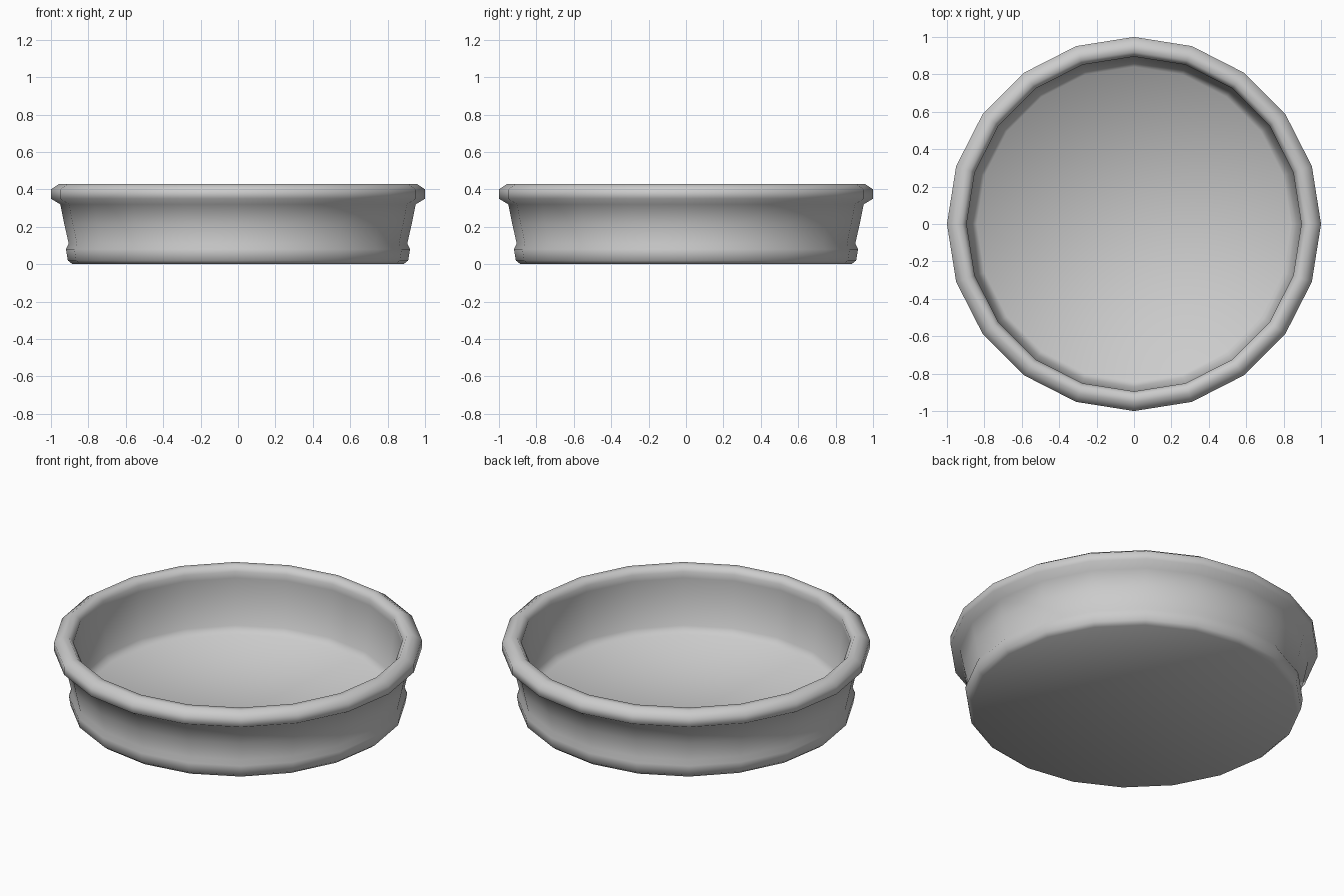
import bpy
import bmesh
from math import cos, sin, pi

if "Cube" in bpy.data.objects:
    bpy.data.objects.remove(bpy.data.objects["Cube"], do_unlink=True)

# Single plain grey finish
grey = bpy.data.materials.new("plain grey")
grey.use_nodes = True
colour = (0.6, 0.6, 0.6, 1)
grey.diffuse_color = colour
grey.node_tree.nodes["Principled BSDF"].inputs["Base Color"].default_value = colour

SIDES = 20

# Cross-section (radius, height) from the underside, up the wall, over the lip, down to the floor
PROFILE = [
    (0.885, 0.0), (0.91, 0.02), (0.92, 0.08), (0.905, 0.11),
    (0.93, 0.22), (0.95, 0.32), (1.0, 0.35), (1.0, 0.40), (0.955, 0.43),
    (0.92, 0.43), (0.895, 0.40), (0.9, 0.36), (0.87, 0.09), (0.84, 0.05),
]


def lathe(name, profile, sides):
    """Turn a profile around z, closing both ends with a flat disc."""
    bm = bmesh.new()
    rings = [[bm.verts.new((r * cos(2 * pi * i / sides), r * sin(2 * pi * i / sides), z))
              for i in range(sides)] for r, z in profile]
    for low, high in zip(rings, rings[1:]):
        for i in range(sides):
            j = (i + 1) % sides
            bm.faces.new((low[i], low[j], high[j], high[i]))
    bm.faces.new(rings[0][::-1])
    bm.faces.new(rings[-1])
    bmesh.ops.recalc_face_normals(bm, faces=bm.faces[:])
    for face in bm.faces:
        face.smooth = True
    mesh = bpy.data.meshes.new(name)
    bm.to_mesh(mesh)
    bm.free()
    mesh.materials.append(grey)
    obj = bpy.data.objects.new(name, mesh)
    bpy.context.collection.objects.link(obj)
    return obj


# Shallow round dish with a rolled lip
lathe("round_dish", PROFILE, SIDES)
